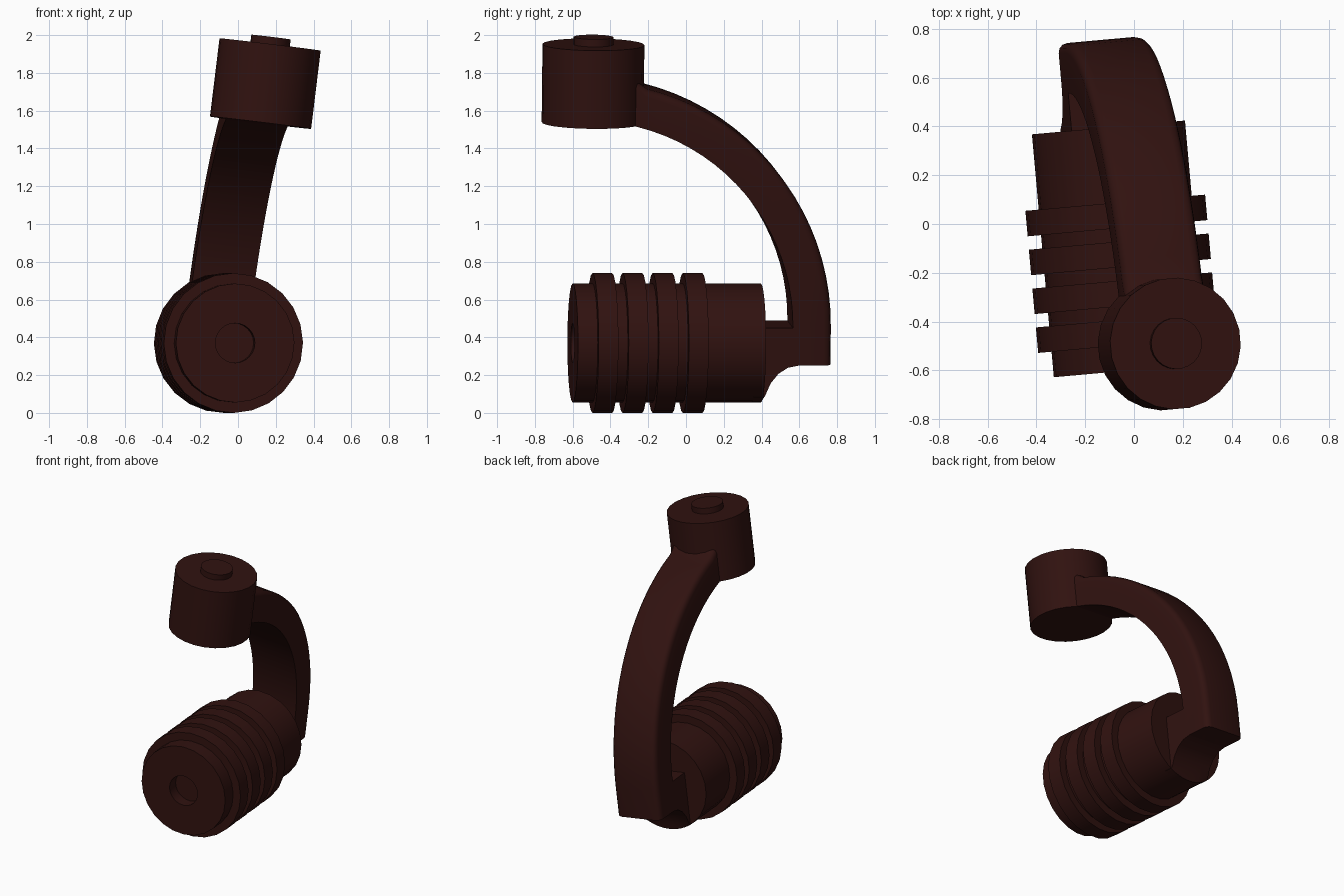
import bpy, bmesh, math
from mathutils import Matrix, Vector

if "Cube" in bpy.data.objects:
    bpy.data.objects.remove(bpy.data.objects["Cube"])

# whole model is yawed and rolled slightly around the grip axis
POSE = (Matrix.Translation((-0.015, -0.60, 0.37))
        @ Matrix.Rotation(math.radians(5.15), 4, 'Z')
        @ Matrix.Rotation(math.radians(7.0), 4, 'Y'))
SIDES = 24
GRIP_R = 0.315
ARM_HALF = 0.165

brown = bpy.data.materials.new("dark_brown")
brown.diffuse_color = (0.030, 0.006, 0.005, 1)
brown.use_nodes = True
brown.node_tree.nodes["Principled BSDF"].inputs["Base Color"].default_value = brown.diffuse_color


def loft(name, rings, closed=False):
    """Skin matching rings of points; cap the ends unless closed."""
    bm = bmesh.new()
    vs = [[bm.verts.new(p) for p in ring] for ring in rings]
    n = len(vs[0])
    for a, b in zip(vs, vs[1:]):
        for i in range(n):
            j = (i + 1) % n
            bm.faces.new((a[i], a[j], b[j], b[i]))
    bm.faces.new(vs[0])
    bm.faces.new(vs[-1])
    bmesh.ops.recalc_face_normals(bm, faces=bm.faces)
    me = bpy.data.meshes.new(name)
    bm.to_mesh(me)
    bm.free()
    me.materials.append(brown)
    ob = bpy.data.objects.new(name, me)
    bpy.context.collection.objects.link(ob)
    ob.matrix_world = POSE
    bpy.ops.object.select_all(action='DESELECT')
    ob.select_set(True)
    bpy.context.view_layer.objects.active = ob
    bpy.ops.object.shade_smooth_by_angle(angle=math.radians(32))
    return ob


def turned(name, profile, place):
    """Round part from (radius, height) pairs, placed by a function."""
    rings = []
    for r, h in profile:
        angles = [2 * math.pi * (k + 0.5) / SIDES for k in range(SIDES)]
        rings.append([place(r * math.cos(a), r * math.sin(a), h) for a in angles])
    return loft(name, rings)


# ribbed grip with a shallow hole in the front end
profile = [(0.105, 0.08), (0.105, 0), (GRIP_R, 0)]
for i in range(4):
    y0 = 0.105 + 0.16 * i
    y1 = y0 + 0.105
    profile += [(GRIP_R, y0), (0.37, y0), (0.37, y1), (GRIP_R, y1)]
profile.append((GRIP_R, 1.0))
turned("ribbed_grip", profile, lambda a, b, h: (a, h, b))

# upper drum with a small raised button
turned("upper_drum", [(0.27, 1.175), (0.27, 1.592), (0.105, 1.592), (0.105, 1.632)],
       lambda a, b, h: (a, 0.093 + b, h))

# curved arm: rectangular section with rounded outer edges, swept on an arc
CY, CZ, RI, RO = 0.05, 0.10, 1.105, 1.31


def section(ro):
    half = [(ARM_HALF, RI), (ARM_HALF, ro - 0.04), (ARM_HALF - 0.005, ro - 0.02),
            (ARM_HALF - 0.018, ro - 0.006), (ARM_HALF - 0.04, ro)]
    return half + [(-x, r) for x, r in reversed(half)]


rings = [[(x, CY + r, -0.10) for x, r in section(RO)]]
stations = [(4.0 * k, RO) for k in range(20)] + [(78, RO + 0.02), (81, RO + 0.06)]
for deg, ro in stations:
    t = math.radians(deg)
    rings.append([(x, CY + r * math.cos(t), CZ + r * math.sin(t)) for x, r in section(ro)])
loft("curved_arm", rings)

# neck joining grip and arm, scooped underneath and trimmed to the grip's round
outline = [(0.95, 0.10), (0.95, -0.33), (1.0, -0.315), (1.012, -0.26), (1.04, -0.195),
           (1.08, -0.145), (1.13, -0.112), (1.19, -0.10), (1.25, -0.10), (1.25, 0.10)]
rings = []
for k in range(9):
    x = ARM_HALF * (k / 4 - 1)
    floor = -math.sqrt(GRIP_R ** 2 - x * x)
    rings.append([(x, y, max(z, floor)) for y, z in outline])
loft("neck", rings)
